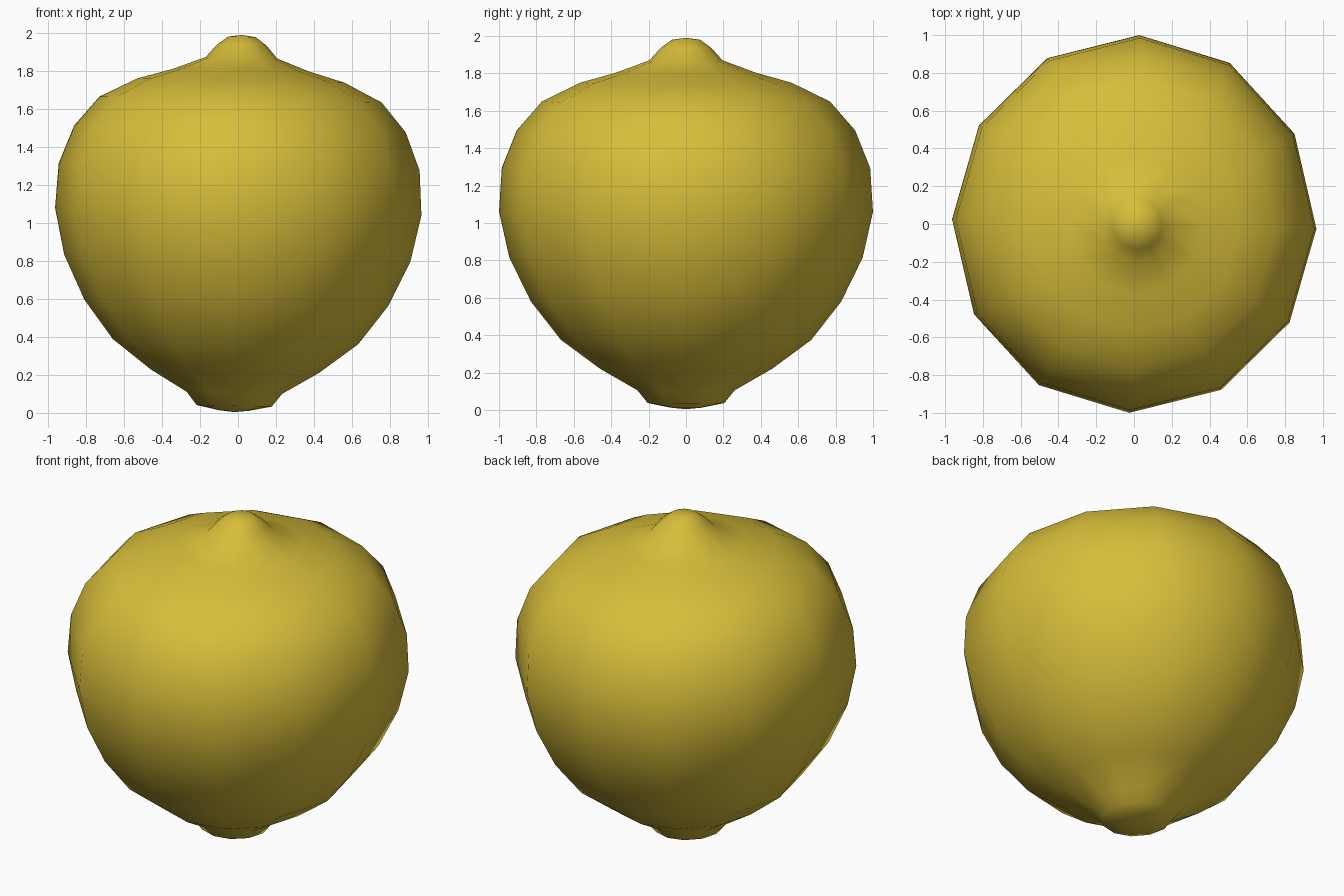
import bpy, bmesh, math
from mathutils import Matrix

if "Cube" in bpy.data.objects:
    bpy.data.objects.remove(bpy.data.objects["Cube"])

SIDES = 12
# Half profile of the fruit (radius, height), between the two poles
PROFILE = [(0.08, 0.012), (0.205, 0.037), (0.26, 0.105), (0.46, 0.22), (0.67, 0.375),
           (0.83, 0.58), (0.945, 0.815), (1.0, 1.06), (0.985, 1.295), (0.905, 1.495),
           (0.77, 1.65), (0.565, 1.75), (0.37, 1.805), (0.195, 1.87), (0.135, 1.937),
           (0.075, 1.98)]

# Lemon skin: revolved profile closed at both poles
bm = bmesh.new()
rings = []
for r, z in PROFILE:
    rings.append([bm.verts.new((r * math.cos(2 * math.pi * i / SIDES),
                                r * math.sin(2 * math.pi * i / SIDES), z))
                  for i in range(SIDES)])
bottom = bm.verts.new((0, 0, 0.004))
top = bm.verts.new((0, 0, 1.99))
for i in range(SIDES):
    j = (i + 1) % SIDES
    bm.faces.new((bottom, rings[0][j], rings[0][i]))
    bm.faces.new((top, rings[-1][i], rings[-1][j]))
    for a, b in zip(rings, rings[1:]):
        bm.faces.new((a[i], a[j], b[j], b[i]))

# Slightly narrower in x, turned and leaned a little about its middle
lean = (Matrix.Translation((0, 0, 1)) @ Matrix.Rotation(math.radians(1.2), 4, 'Y')
        @ Matrix.Rotation(math.radians(-1.5), 4, 'Z')
        @ Matrix.Diagonal((0.965, 1, 1, 1)) @ Matrix.Translation((0, 0, -1)))
bmesh.ops.transform(bm, matrix=lean, verts=bm.verts)
bmesh.ops.recalc_face_normals(bm, faces=bm.faces)
for f in bm.faces:
    f.smooth = True

mesh = bpy.data.meshes.new("lemon_fruit")
bm.to_mesh(mesh)
bm.free()
lemon = bpy.data.objects.new("lemon_fruit", mesh)
bpy.context.collection.objects.link(lemon)

# Skin colour
skin = bpy.data.materials.new("lemon yellow")
skin.diffuse_color = (0.68, 0.51, 0.042, 1)
skin.use_nodes = True
skin.node_tree.nodes["Principled BSDF"].inputs["Base Color"].default_value = skin.diffuse_color
mesh.materials.append(skin)
